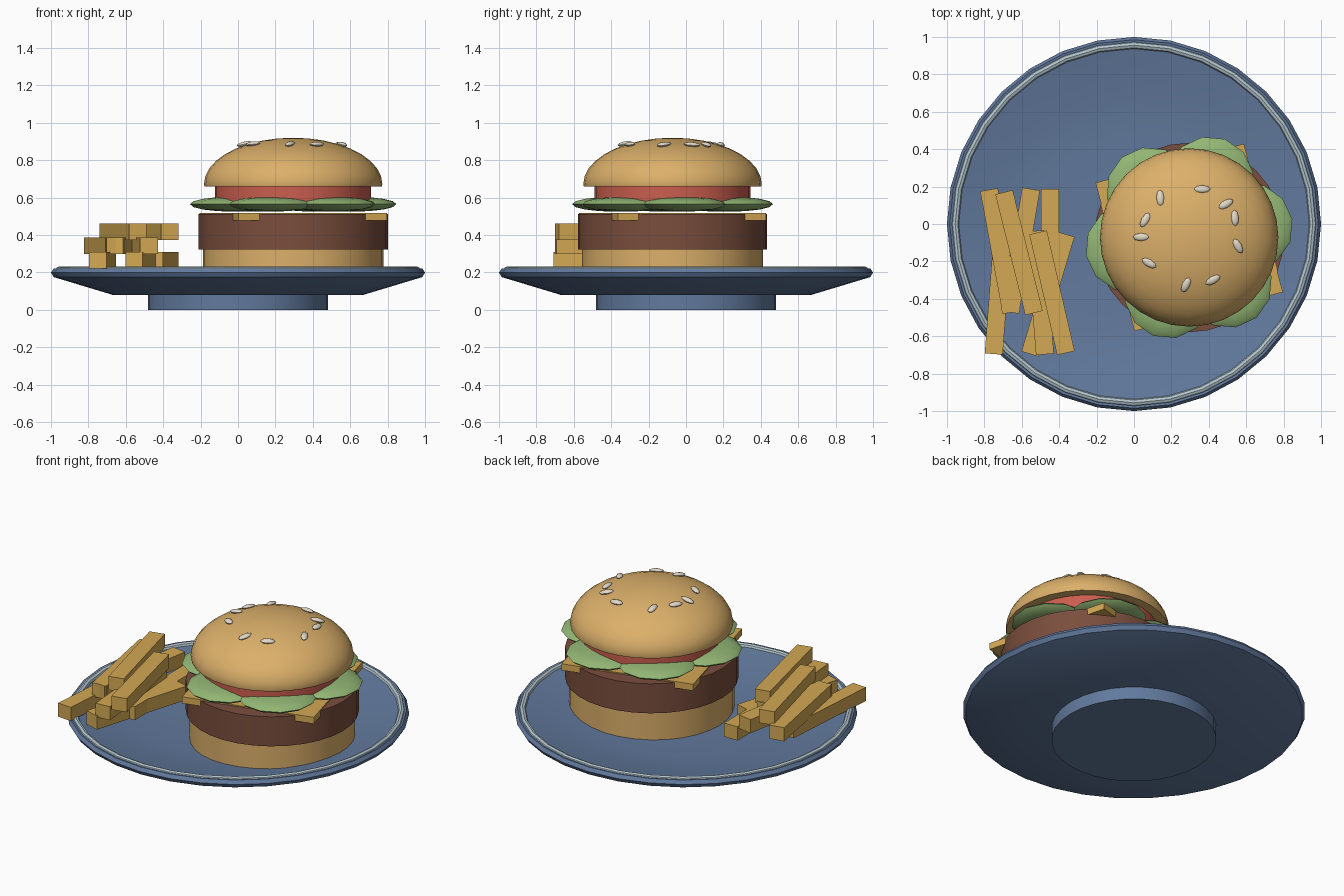
import bpy, bmesh, math
from mathutils import Matrix

if "Cube" in bpy.data.objects:
    bpy.data.objects.remove(bpy.data.objects["Cube"])


def mat(name, r, g, b):
    m = bpy.data.materials.new(name)
    lin = [((c / 255 + 0.055) / 1.055) ** 2.4 for c in (r, g, b)]
    m.diffuse_color = (*lin, 1)
    m.use_nodes = True
    m.node_tree.nodes["Principled BSDF"].inputs["Base Color"].default_value = m.diffuse_color
    return m


BLUE = mat("slate blue", 98, 122, 158)
PALE = mat("pale grey blue", 180, 198, 206)
BUN = mat("toasted bun", 220, 176, 106)
MEAT = mat("brown meat", 122, 78, 61)
GOLD = mat("golden yellow", 212, 169, 84)
GREEN = mat("leaf green", 146, 182, 116)
RED = mat("tomato red", 202, 94, 78)
SEED = mat("seed cream", 226, 216, 198)

CX, CY = 0.295, -0.072  # burger axis


def finish(name, bm, material, smooth=True):
    bmesh.ops.recalc_face_normals(bm, faces=bm.faces)
    me = bpy.data.meshes.new(name)
    bm.to_mesh(me)
    bm.free()
    me.materials.append(material)
    ob = bpy.data.objects.new(name, me)
    bpy.context.collection.objects.link(ob)
    if smooth:
        bpy.ops.object.select_all(action='DESELECT')
        ob.select_set(True)
        bpy.context.view_layer.objects.active = ob
        bpy.ops.object.shade_smooth_by_angle(angle=math.radians(35))
    return ob


def lathe(name, profile, material, x=0, y=0, n=32, closed=False):
    """Turn (radius, z) points around a vertical axis; r = 0 makes a pole."""
    bm = bmesh.new()
    rings = []
    for r, z in profile:
        if r == 0:
            rings.append([bm.verts.new((x, y, z))] * n)
        else:
            rings.append([bm.verts.new((x + r * math.cos(math.tau * i / n),
                                        y + r * math.sin(math.tau * i / n), z))
                          for i in range(n)])
    pairs = list(zip(rings, rings[1:]))
    if closed:
        pairs.append((rings[-1], rings[0]))
    for a, b in pairs:
        for i in range(n):
            j = (i + 1) % n
            quad = list(dict.fromkeys((a[i], a[j], b[j], b[i])))
            bm.faces.new(quad)
    return finish(name, bm, material)


def disc(name, r, z0, z1, material, x=CX, y=CY):
    return lathe(name, [(0, z0), (r, z0), (r, z1), (0, z1)], material, x, y)


def ellipsoid(name, loc, size, angle, material, u=12, v=8, tilt=None):
    bm = bmesh.new()
    bmesh.ops.create_uvsphere(bm, u_segments=u, v_segments=v, radius=1)
    m = Matrix.Rotation(angle, 4, 'Z') @ Matrix.Diagonal((*size, 1))
    if tilt:
        m = tilt @ m
    bm.transform(Matrix.Translation(loc) @ m)
    return finish(name, bm, material)


def box(name, loc, size, angle, material):
    bm = bmesh.new()
    bmesh.ops.create_cube(bm, size=1)
    bm.transform(Matrix.Translation(loc) @ Matrix.Rotation(angle, 4, 'Z')
                 @ Matrix.Diagonal((*size, 1)))
    return finish(name, bm, material, smooth=False)


# Plate with shallow bowl, foot and pale rim
disc("plate_foot", 0.482, 0, 0.09, BLUE, 0, 0)
lathe("plate", [(0, 0.08), (0.67, 0.08), (0.985, 0.175), (1.0, 0.2), (0.985, 0.222),
                (0.925, 0.212), (0.75, 0.168), (0.5, 0.146), (0.25, 0.138), (0, 0.135)], BLUE)
lathe("plate_rim", [(0.956 + 0.02 * math.cos(math.tau * k / 8),
                     0.212 + 0.02 * math.sin(math.tau * k / 8)) for k in range(8)],
      PALE, closed=True)

# Burger layers
disc("bottom_bun", 0.483, 0.13, 0.322, BUN)
disc("patty", 0.506, 0.322, 0.512, MEAT)
box("cheese", (CX, CY, 0.498), (0.82, 0.82, 0.042), math.radians(14.7), GOLD)
for k in range(6):
    a = math.radians(10 + 60 * k)
    ellipsoid("lettuce_leaf", (CX + 0.325 * math.cos(a), CY + 0.325 * math.sin(a), 0.565),
              (0.235, 0.235, 0.04), a, GREEN)
disc("tomato", 0.417, 0.58, 0.668, RED)

# Domed top bun
RB, ZB, HB = 0.477, 0.672, 0.248
dome = [(RB * math.cos(math.pi / 2 * k / 9), ZB + HB * math.sin(math.pi / 2 * k / 9))
        for k in range(9)]
lathe("top_bun", [(0, 0.66), (RB - 0.003, 0.66)] + dome + [(0, ZB + HB)], BUN, CX, CY)

# Sesame seeds: x, y, heading in degrees, tilted to lie on the dome
seeds = [(0.14, 0.14, 93), (0.365, 0.187, 0), (0.492, 0.107, 30), (0.54, 0.032, 93),
         (0.556, -0.118, -60), (0.422, -0.3, 30), (0.278, -0.326, 65),
         (0.08, -0.209, -30), (0.037, -0.07, 0), (0.059, 0.021, 60)]
for x, y, deg in seeds:
    dx, dy = x - CX, y - CY
    r = math.hypot(dx, dy)
    z = ZB + HB * math.sqrt(1 - (r / RB) ** 2)
    lean = Matrix.Rotation(0.2, 4, (-dy / r, dx / r, 0))
    ellipsoid("sesame_seed", (x, y, z + 0.006), (0.044, 0.021, 0.013),
              math.radians(deg), SEED, 8, 6, lean)

# Fries: two end points and the layer in the pile
fries = [(-0.75, -0.695, -0.70, -0.03, 0), (-0.556, -0.695, -0.364, -0.055, 0),
         (-0.45, 0.187, -0.45, -0.476, 0), (-0.775, 0.183, -0.655, -0.473, 1),
         (-0.55, 0.187, -0.662, -0.472, 1), (-0.476, -0.697, -0.53, -0.037, 1),
         (-0.695, 0.17, -0.535, -0.476, 2), (-0.513, -0.045, -0.364, -0.69, 2)]
for x0, y0, x1, y1, layer in fries:
    box("fry", ((x0 + x1) / 2, (y0 + y1) / 2, 0.266 + 0.076 * layer),
        (math.hypot(x1 - x0, y1 - y0), 0.096, 0.088), math.atan2(y1 - y0, x1 - x0), GOLD)
